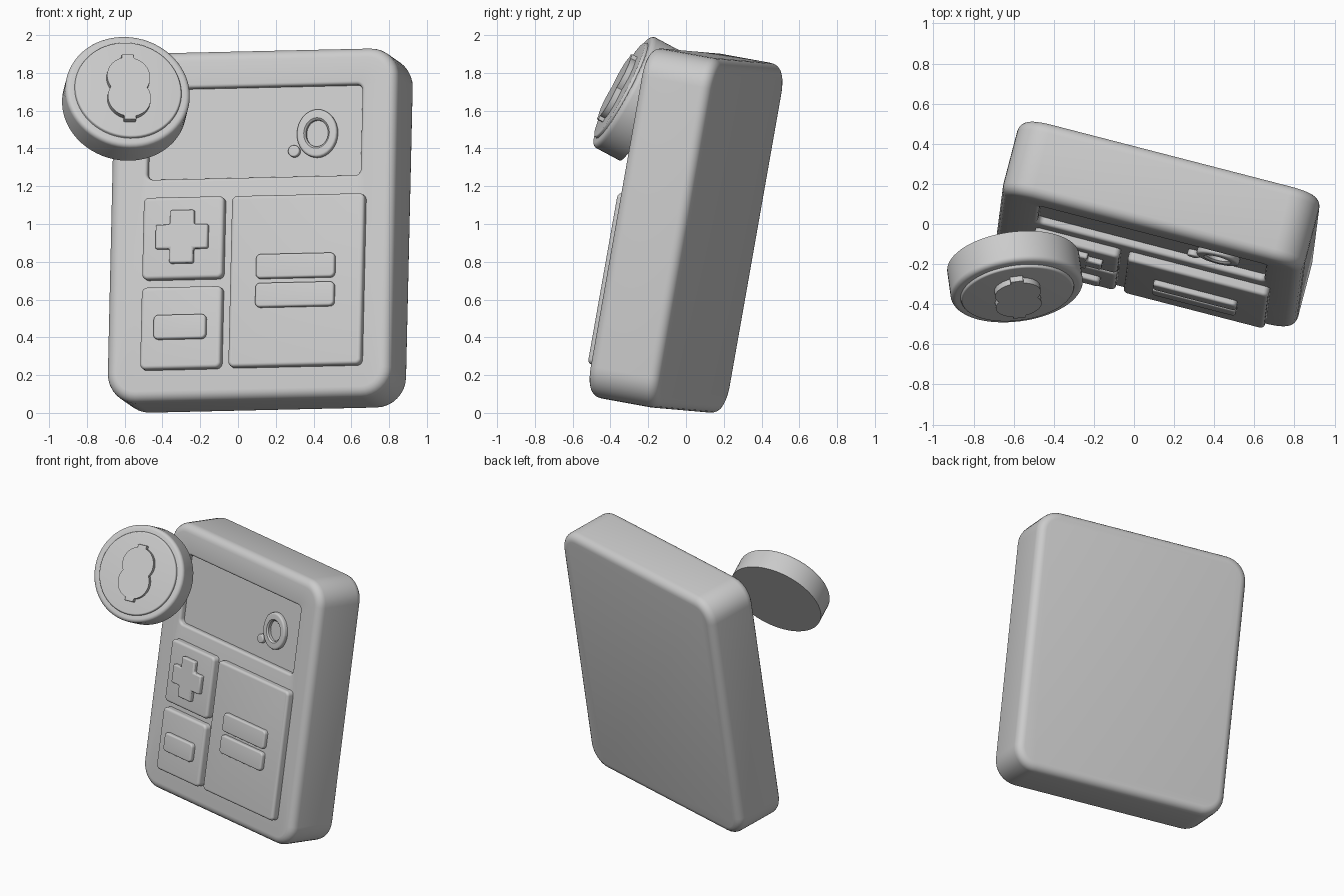
import bpy, bmesh
from math import sin, cos, pi, radians, asin
from mathutils import Matrix, Vector

if "Cube" in bpy.data.objects:
    bpy.data.objects.remove(bpy.data.objects["Cube"])


def frame(x_hint, normal, centre):
    """Matrix whose local z is the outward face normal."""
    n = Vector(normal).normalized()
    u = Vector(x_hint)
    u = (u - n * u.dot(n)).normalized()
    v = n.cross(u)
    m = Matrix((u, v, n)).transposed().to_4x4()
    m.translation = Vector(centre)
    return m


def finish(name, bm, matrix):
    bmesh.ops.recalc_face_normals(bm, faces=bm.faces)
    mesh = bpy.data.meshes.new(name)
    bm.to_mesh(mesh)
    bm.free()
    ob = bpy.data.objects.new(name, mesh)
    bpy.context.collection.objects.link(ob)
    ob.matrix_world = matrix
    bpy.ops.object.select_all(action='DESELECT')
    ob.select_set(True)
    bpy.context.view_layer.objects.active = ob
    bpy.ops.object.shade_smooth_by_angle(angle=radians(30))
    return ob


def loop(w, h, r, z, cx=0, cy=0, seg=8):
    """Rounded rectangle; a circle when r is half of w and h."""
    pts = []
    for k, (sx, sy) in enumerate(((1, 1), (-1, 1), (-1, -1), (1, -1))):
        for i in range(seg + 1):
            a = pi / 2 * (k + i / seg)
            # tiny straight run keeps circle vertices distinct
            pts.append((cx + sx * max(w / 2 - r, 1e-4) + r * cos(a),
                        cy + sy * max(h / 2 - r, 1e-4) + r * sin(a), z))
    return pts


def edge(w, h, r, z, e, flip=1, n=5, **kw):
    """Rounded outer edge, from the side wall onto the face at height z."""
    out = []
    for i in range(n + 1):
        a = pi / 2 * i / n
        d = e * (1 - cos(a))
        out.append(loop(w - 2 * d, h - 2 * d, r - d,
                        z - flip * e * (1 - sin(a)), **kw))
    return out


def loft(name, rings, matrix):
    bm = bmesh.new()
    vs = [[bm.verts.new(p) for p in ring] for ring in rings]
    n = len(vs[0])
    for a, b in zip(vs, vs[1:]):
        for i in range(n):
            j = (i + 1) % n
            bm.faces.new((a[i], a[j], b[j], b[i]))
    bm.faces.new(vs[0][::-1])
    bm.faces.new(vs[-1])
    return finish(name, bm, matrix)


def slab(name, w, h, r, z0, z1, e, matrix, cx=0, cy=0, seg=8):
    kw = dict(cx=cx, cy=cy, seg=seg)
    return loft(name, [loop(w, h, r, z0, **kw)] + edge(w, h, r, z1, e, **kw), matrix)


def prism(name, pts, z0, z1, matrix, bevel=0):
    bm = bmesh.new()
    f = bm.faces.new([bm.verts.new((x, y, z0)) for x, y in pts])
    ext = bmesh.ops.extrude_face_region(bm, geom=[f])
    verts = [g for g in ext['geom'] if isinstance(g, bmesh.types.BMVert)]
    bmesh.ops.translate(bm, verts=verts, vec=(0, 0, z1 - z0))
    ob = finish(name, bm, matrix)
    if bevel:
        m = ob.modifiers.new("soft_edges", 'BEVEL')
        m.width, m.segments, m.limit_method = bevel, 3, 'ANGLE'
    return ob


# Body with a recessed screen, one continuous skin
W, H, D, R, E = 1.555, 1.88, 0.39, 0.16, 0.055
F = D / 2
FLOOR = F - 0.04
body = frame((0.968, -0.25, 0.022), (-0.25, -0.953, 0.174), (0.118, 0, 0.965))
rings = edge(W, H, R, -F, E, flip=-1)[::-1] + edge(W, H, R, F, E)
sw, sh, sr, se = 1.165, 0.487, 0.03, 0.018
for i in range(5):
    a = pi / 2 * i / 4
    o = se * (1 - sin(a))
    rings.append(loop(sw + 2 * o, sh + 2 * o, sr + o, F - se * (1 - cos(a)), 0.007, 0.497))
rings.append(loop(sw, sh, sr, FLOOR, 0.007, 0.497))
loft("calculator_body", rings, body)

# Keys
K = F + 0.05
KX, BX = -0.36, 0.265
slab("key_upper_left", 0.44, 0.44, 0.03, F - 0.02, K, 0.018, body, KX, -0.072)
slab("key_lower_left", 0.44, 0.44, 0.03, F - 0.02, K, 0.018, body, KX, -0.555)
slab("key_large", 0.725, 0.92, 0.03, F - 0.02, K, 0.018, body, BX, -0.313)

# Raised bars on the keys
B = K + 0.03
slab("bar_single", 0.285, 0.13, 0.025, K - 0.01, B, 0.012, body, KX, -0.555)
for i, y in enumerate((-0.24, -0.395)):
    slab(f"bar_double_{i + 1}", 0.43, 0.13, 0.025, K - 0.01, B, 0.012, body, BX, y)
s, l = 0.065, 0.1425
cross = [(s, s), (s, l), (-s, l), (-s, s), (-l, s), (-l, -s),
         (-s, -s), (-s, -l), (s, -l), (s, -s), (l, -s), (l, s)]
prism("bar_cross", [(x + KX, y - 0.07) for x, y in cross], K - 0.01, B, body, 0.01)

# Oval ring and dot in the screen
oval = body @ Matrix.Translation((0.344, 0.485, 0)) @ Matrix.Diagonal((1, 1.17, 1, 1))
top = FLOOR + 0.03
ring = [loop(0.22, 0.22, 0.11, FLOOR - 0.01)] + edge(0.22, 0.22, 0.11, top, 0.012)
ring += [loop(0.14, 0.14, 0.07, top), loop(0.122, 0.122, 0.061, top - 0.01),
         loop(0.122, 0.122, 0.061, FLOOR - 0.005)]
loft("screen_ring", ring, oval)
slab("screen_dot", 0.062, 0.062, 0.031, FLOOR - 0.01, top, 0.008, body, 0.22, 0.392)

# Coin with a raised centre
T, CR = 0.165, 0.332
coin = frame((1, 0.13, -0.03), (0.12, -0.875, 0.468), (-0.592, -0.267, 1.667))
rings = [loop(2 * CR, 2 * CR, CR, -T / 2, seg=16)]
rings += edge(2 * CR, 2 * CR, CR, T / 2, 0.025, seg=16)
rings.append(loop(0.57, 0.57, 0.285, T / 2, seg=16))
rings += edge(0.566, 0.566, 0.283, T / 2 + 0.015, 0.01, seg=16)
loft("coin", rings, coin)

# Plain relief on the coin: two merged discs with end tabs
r, off = 0.115, 0.062
a0 = -asin(off / r)
arc = [a0 + (pi - 2 * a0) * i / 28 for i in range(29)]
upper = [(r * cos(a), off + r * sin(a)) for a in arc]
lower = [(-x, -y) for x, y in upper]
prism("coin_relief", upper + lower[1:-1], T / 2, T / 2 + 0.045, coin)
for name, y in (("relief_tab_top", 0.175), ("relief_tab_bottom", -0.175)):
    slab(name, 0.065, 0.04, 0.006, T / 2, T / 2 + 0.045, 0.003, coin, 0, y)
